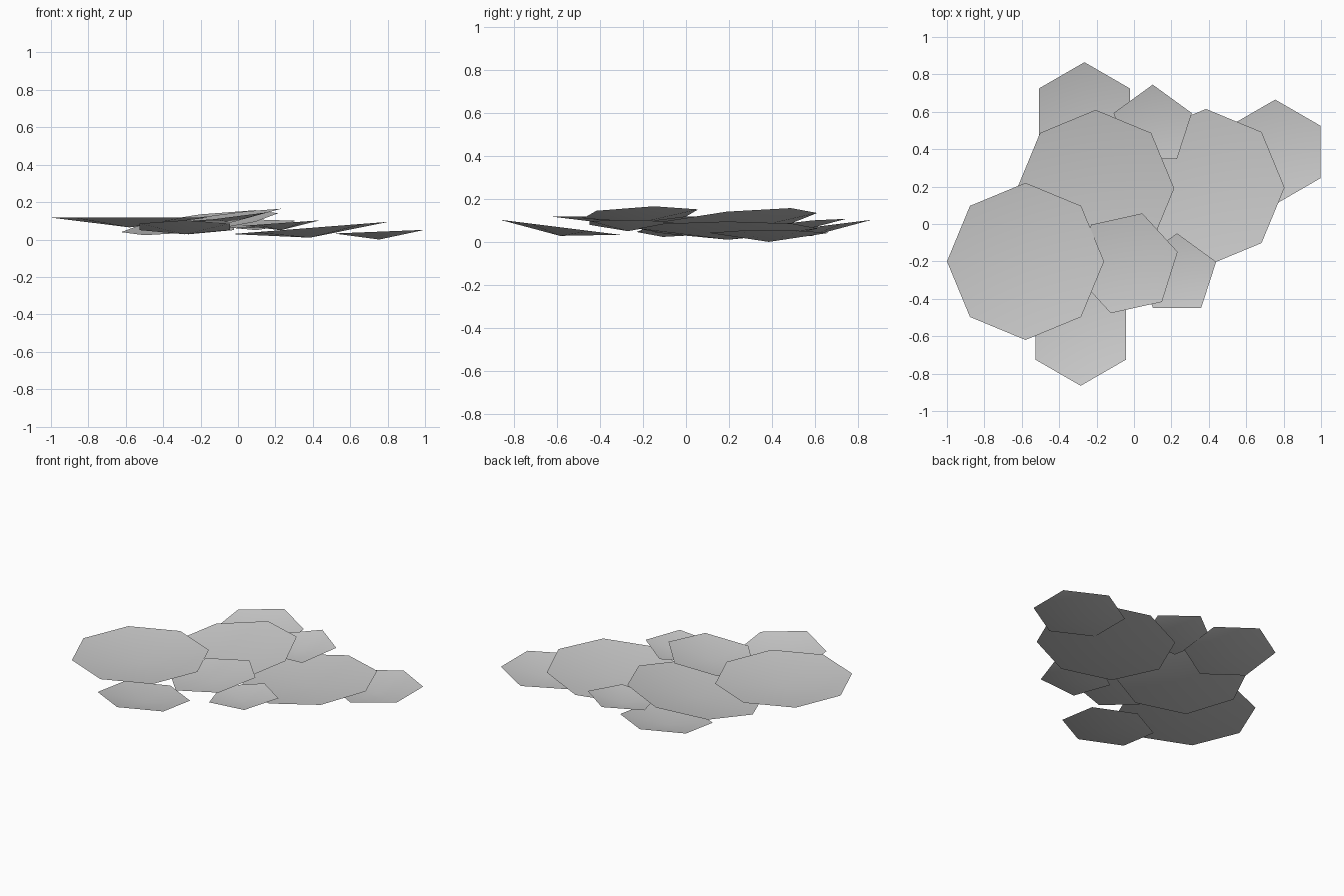
import bpy
import bmesh
from math import cos, sin, radians, tau

cube = bpy.data.objects.get("Cube")
if cube:
    bpy.data.objects.remove(cube, do_unlink=True)

# Single pale grey for every leaf pad
grey = bpy.data.materials.new("pale_grey")
grey.use_nodes = True
color = (0.6, 0.6, 0.6, 1)
grey.diffuse_color = color
grey.node_tree.nodes["Principled BSDF"].inputs["Base Color"].default_value = color


def pad(name, sides, radius, turn, center, rim_z, apex_z, slope=(0, 0)):
    """Shallow dish: a polygon rim on a tilted plane, fanned to a low middle."""
    bm = bmesh.new()
    cx, cy = center
    middle = bm.verts.new((cx, cy, apex_z))
    rim = []
    for i in range(sides):
        angle = radians(turn) + tau * i / sides
        dx, dy = radius * cos(angle), radius * sin(angle)
        z = rim_z + slope[0] * dx + slope[1] * dy
        rim.append(bm.verts.new((cx + dx, cy + dy, z)))
    for i in range(sides):
        bm.faces.new((middle, rim[i], rim[(i + 1) % sides])).smooth = True
    mesh = bpy.data.meshes.new(name)
    bm.to_mesh(mesh)
    bm.free()
    mesh.materials.append(grey)
    bpy.context.collection.objects.link(bpy.data.objects.new(name, mesh))


# Large eight-sided pads
BIG = (8, 0.42, 0)
pad("large_pad_front", *BIG, (-0.58, -0.2), 0.117, 0.065)
pad("large_pad_back", *BIG, (-0.205, 0.19), 0.09, 0.04, (0.12, 0.105))
pad("large_pad_left", *BIG, (0.385, 0.195), 0.062, 0.01, (0.078, 0))

# Medium six-sided pads
MEDIUM = (6, 0.28)
pad("medium_pad_front", *MEDIUM, 30, (-0.285, -0.585), 0.068, 0.028, (0, -0.125))
pad("medium_pad_back", *MEDIUM, 30, (-0.265, 0.585), 0.068, 0.028, (0, 0.125))
pad("medium_pad_left", *MEDIUM, 30, (0.755, 0.385), 0.042, 0, (0.04, 0))
pad("medium_pad_middle", *MEDIUM, 12.5, (-0.04, -0.21), 0.13, 0.09, (0.12, 0.04))

# Small five-sided pads
SMALL = (5, 0.22, 90)
pad("small_pad_front", *SMALL, (0.23, -0.27), 0.088, 0.05, (0.07, 0))
pad("small_pad_back", *SMALL, (0.1, 0.525), 0.085, 0.05, (0.04, 0.1))
